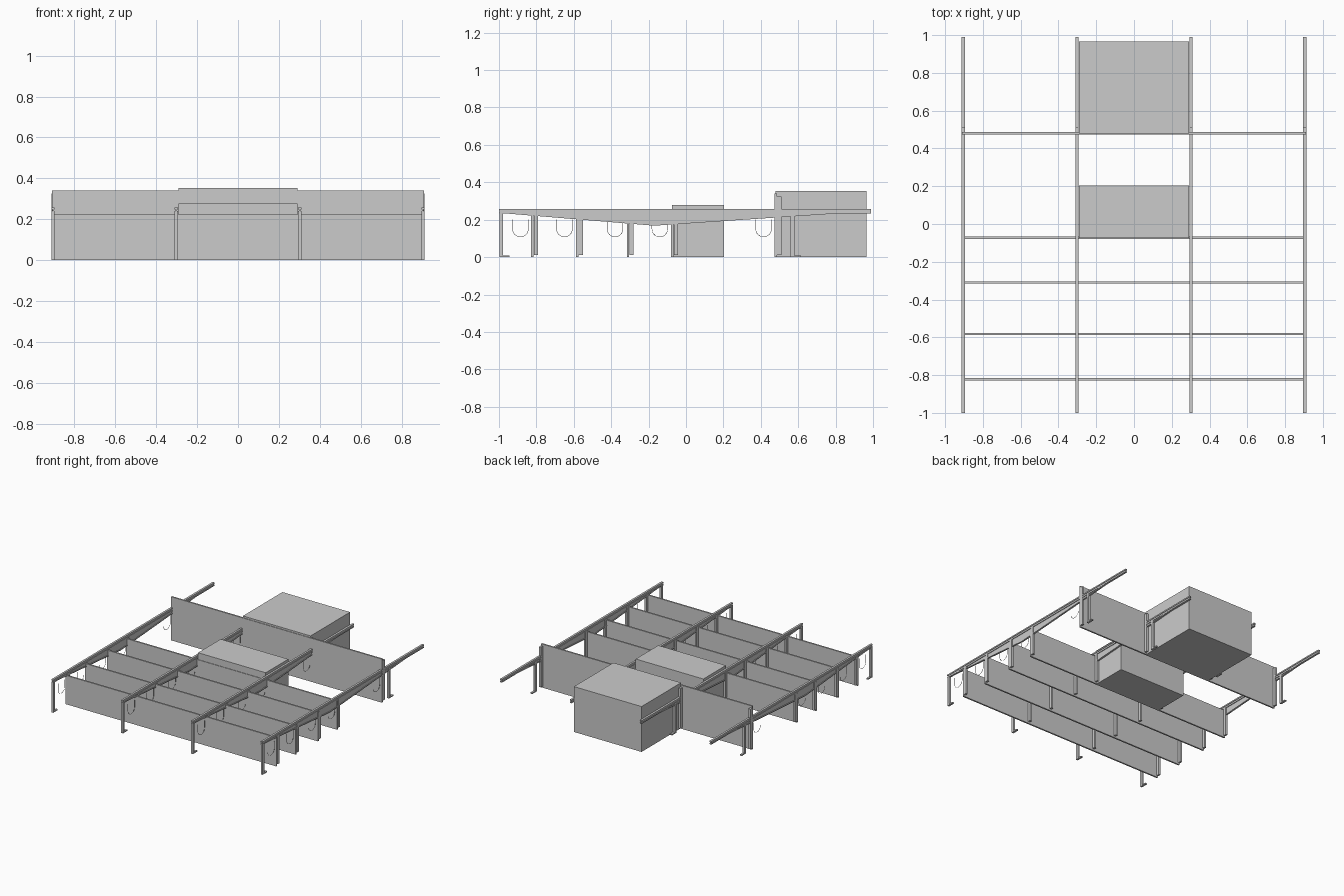
import bpy, bmesh, math

if "Cube" in bpy.data.objects:
    bpy.data.objects.remove(bpy.data.objects["Cube"])

FRAMES = [-0.904, -0.302, 0.302, 0.904]
ROWS = [-0.822, -0.582, -0.31, -0.073]
BACK = 0.48


def box(name, x0, x1, y0, y1, z0, z1):
    me = bpy.data.meshes.new(name)
    bm = bmesh.new()
    bmesh.ops.create_cube(bm, size=1)
    for v in bm.verts:
        v.co = (x0 if v.co.x < 0 else x1, y0 if v.co.y < 0 else y1, z0 if v.co.z < 0 else z1)
    bm.to_mesh(me)
    bm.free()
    ob = bpy.data.objects.new(name, me)
    bpy.context.collection.objects.link(ob)
    return ob


def side_profile(name, pts, x, width):
    """Outline in the YZ plane, extruded across x."""
    me = bpy.data.meshes.new(name)
    bm = bmesh.new()
    f = bm.faces.new([bm.verts.new((x - width / 2, y, z)) for y, z in pts])
    r = bmesh.ops.extrude_face_region(bm, geom=[f])
    for v in r["geom"]:
        if isinstance(v, bmesh.types.BMVert):
            v.co.x += width
    bmesh.ops.recalc_face_normals(bm, faces=bm.faces)
    bm.to_mesh(me)
    bm.free()
    ob = bpy.data.objects.new(name, me)
    bpy.context.collection.objects.link(ob)


def cable(name, x, y, r=0.042, top=0.2, low=0.108):
    """Thin hanging loop."""
    cu = bpy.data.curves.new(name, 'CURVE')
    cu.dimensions = '3D'
    cu.bevel_depth = 0.0014
    cu.bevel_resolution = 1
    n = 12
    pts = [(y - r, top)]
    pts += [(y - r * math.cos(math.pi * i / n), low + r - r * math.sin(math.pi * i / n)) for i in range(n + 1)]
    pts += [(y + r, top)]
    sp = cu.splines.new('POLY')
    sp.points.add(len(pts) - 1)
    for p, (a, b) in zip(sp.points, pts):
        p.co = (x, a, b, 1)
    ob = bpy.data.objects.new(name, cu)
    bpy.context.collection.objects.link(ob)


for x in FRAMES:
    h = 0.008
    # long top rail: two flanges and a core
    box("rail_top", x - h, x + h, -1, 0.99, 0.248, 0.258)
    box("rail_core", x - 0.004, x + 0.004, -0.998, 0.988, 0.24, 0.248)
    box("rail_bottom", x - h, x + h, -1, 0.99, 0.232, 0.24)
    # tapered web under the rail with its bent lower chord
    side_profile("rail_web", [(-0.97, 0.236), (-0.17, 0.17), (0.82, 0.236)], x, 0.005)
    side_profile("lower_chord", [(-0.97, 0.234), (-0.17, 0.168), (0.82, 0.234),
                                 (0.82, 0.24), (-0.17, 0.176), (-0.97, 0.24)], x, 0.014)
    # end legs with feet
    for y, z0 in ((-0.998, 0), (0.56, 0)):
        box("leg", x - h, x + h, y, y + 0.02, z0, 0.235)
        box("leg_foot", x - h, x + h, y, y + 0.055, 0, 0.009)
    # panel posts
    for y in ROWS:
        box("panel_post", x - h, x + h, y + 0.008, y + 0.03, 0.012, 0.235)
    box("back_post", x - h, x + h, BACK + 0.006, BACK + 0.03, 0.012, 0.325)
    # hanging cable loops
    for y in (-0.885, -0.65, -0.38, -0.14, 0.415):
        cable("cable_loop", x, y)

# cross panels
for y in ROWS:
    box("cross_panel", -0.91, 0.91, y - 0.006, y + 0.006, 0, 0.225)
box("back_panel", -0.91, 0.91, BACK - 0.006, BACK + 0.006, 0, 0.34)

# solid boxes in the centre bay
box("middle_box", -0.292, 0.292, -0.075, 0.203, 0, 0.278)
box("rear_box", -0.292, 0.292, 0.478, 0.965, 0, 0.354)
